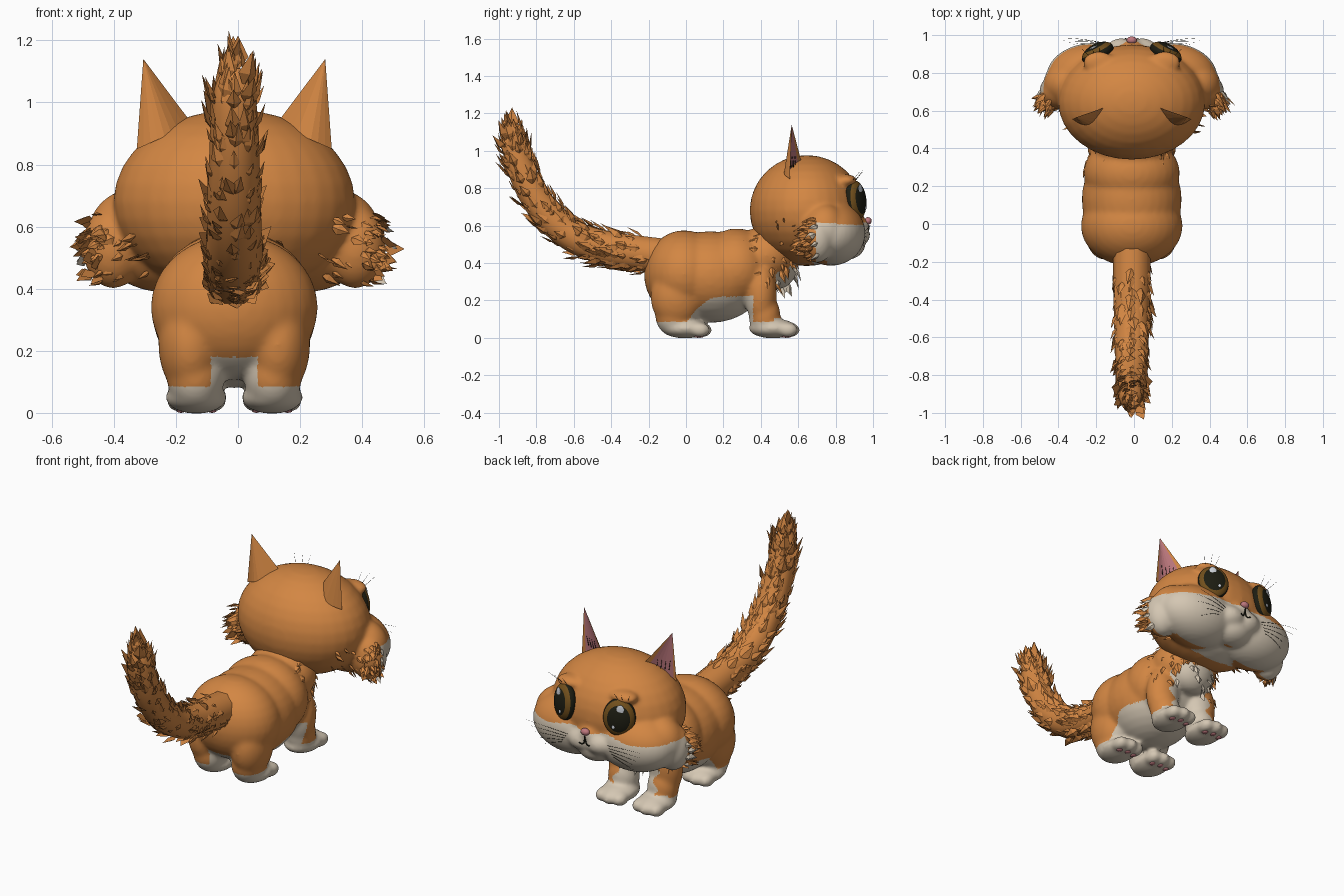
import bpy, bmesh, math, random
from mathutils import Vector, Matrix
from mathutils.bvhtree import BVHTree

random.seed(4)
if "Cube" in bpy.data.objects:
    bpy.data.objects.remove(bpy.data.objects["Cube"])

SHIFT = Vector((-0.012, 0, 0))
SIDES = ((1, "left"), (-1, "right"))


def material(name, r, g, b):
    m = bpy.data.materials.new(name)
    m.use_nodes = True
    m.diffuse_color = (r, g, b, 1)
    bsdf = next(n for n in m.node_tree.nodes if n.type == "BSDF_PRINCIPLED")
    bsdf.inputs["Base Color"].default_value = (r, g, b, 1)
    bsdf.inputs["Roughness"].default_value = 0.8
    return m


ORANGE = material("orange fur", 0.65, 0.24, 0.056)
CREAM = material("cream fur", 0.66, 0.57, 0.45)
PINK = material("pink skin", 0.52, 0.19, 0.21)
AMBER = material("amber iris", 0.17, 0.08, 0.012)
BLACK = material("black", 0.012, 0.012, 0.006)
SHINE = material("eye shine", 0.62, 0.65, 0.70)
COAT = [ORANGE, CREAM]


def place(name, mesh, mats, smooth=True):
    ob = bpy.data.objects.new(name, mesh)
    bpy.context.collection.objects.link(ob)
    ob.location = SHIFT
    for m in mats:
        mesh.materials.append(m)
    for p in mesh.polygons:
        p.use_smooth = smooth
    return ob


def finish(name, bm, mats, smooth=True):
    bmesh.ops.recalc_face_normals(bm, faces=bm.faces)
    mesh = bpy.data.meshes.new(name)
    bm.to_mesh(mesh)
    bm.free()
    return place(name, mesh, mats, smooth)


def blob(bm, centre, radii, turn=None, segs=32):
    mat = Matrix.Translation(centre)
    if turn:
        mat = mat @ turn.to_matrix().to_4x4()
    mat = mat @ Matrix.Diagonal((*radii, 1))
    bmesh.ops.create_uvsphere(bm, u_segments=segs, v_segments=segs // 2, radius=1, matrix=mat)
    return mat


def bake(ob):
    """Return the object's final mesh and delete the object."""
    dg = bpy.context.evaluated_depsgraph_get()
    mesh = bpy.data.meshes.new_from_object(ob.evaluated_get(dg), depsgraph=dg)
    bpy.data.objects.remove(ob)
    mesh.materials.clear()
    return mesh


def fused(name, single, paired, is_cream):
    """Melt ellipsoids into one skin, then colour it by rule."""
    bm = bmesh.new()
    for c, r in single:
        blob(bm, c, r)
    for c, r in paired:
        for s, _ in SIDES:
            blob(bm, (s * c[0], c[1], c[2]), r)
    ob = finish(name + "_source", bm, [])
    rem = ob.modifiers.new("fuse", "REMESH")
    rem.mode, rem.voxel_size = "VOXEL", 0.01
    soft = ob.modifiers.new("soften", "SMOOTH")
    soft.factor, soft.iterations = 0.5, 18
    ob = place(name, bake(ob), COAT)
    for p in ob.data.polygons:
        p.material_index = int(is_cream(p.center, p.normal))
    return ob


def tube(name, lines, mat, thick):
    """Round tubes along polylines of (x, y, z, radius factor)."""
    cu = bpy.data.curves.new(name, "CURVE")
    cu.dimensions, cu.bevel_depth, cu.bevel_resolution = "3D", thick, 3
    cu.use_fill_caps = True
    for pts in lines:
        sp = cu.splines.new("NURBS")
        sp.points.add(len(pts) - 1)
        sp.order_u, sp.use_endpoint_u, sp.resolution_u = 3, True, 6
        for p, (x, y, z, r) in zip(sp.points, pts):
            p.co, p.radius = (x, y, z, 1), r
    ob = bpy.data.objects.new(name + "_source", cu)
    bpy.context.collection.objects.link(ob)
    return place(name, bake(ob), [mat])


def fur(name, skin, where, flow, count, size, lift=0.35):
    """Pointed tufts on the skin faces picked by a rule, combed along a flow."""
    spots = [p for p in skin.data.polygons if where(p.center, p.normal)]
    bm = bmesh.new()
    for p in random.choices(spots, k=count) if spots else []:
        n = p.normal.normalized()
        jitter = Vector([random.uniform(-0.25, 0.25) for _ in range(3)])
        d = (flow(p.center).normalized() + n * lift + jitter).normalized()
        side = d.cross(n).normalized()
        up = side.cross(d)
        ln = size * random.uniform(0.6, 1.2)
        w = ln * random.uniform(0.2, 0.3)
        root = p.center - n * 0.008
        mid = root + d * ln * 0.4
        a, l, r, m, t = [bm.verts.new(v) for v in (
            root, mid - side * w, mid + side * w, mid + up * w * 0.5, root + d * ln)]
        for tri in ((a, m, l), (a, r, m), (l, m, t), (m, r, t), (a, l, t, r)):
            bm.faces.new(tri).material_index = p.material_index
    return finish(name, bm, COAT, False)


# Body, legs and paws
def body_cream(c, n):
    sock = c.z < 0.085 + 0.02 * (c.y > 0.47)
    belly = -0.02 < c.y < 0.36 and c.z < 0.225 - 4 * max(0, 0.19 - c.y) ** 2 - 0.02 * abs(c.x)
    between = abs(c.x) < 0.075 and c.z < 0.18
    chest = c.y > 0.34 and abs(c.x) < 0.13 + 0.02 * math.sin(c.z * 60) and c.z < 0.39 and n.y > -0.1
    return sock or belly or between or chest


torso = [((0, -0.01, 0.34), (0.27, 0.215, 0.235)), ((0, 0.13, 0.325), (0.265, 0.3, 0.245)),
         ((0, 0.27, 0.365), (0.255, 0.2, 0.22)), ((0, 0.43, 0.44), (0.2, 0.17, 0.16)),
         ((0, 0.49, 0.4), (0.14, 0.11, 0.14))]
limbs = [((0.14, -0.05, 0.22), (0.105, 0.14, 0.17)), ((0.125, -0.06, 0.12), (0.093, 0.105, 0.115)),
         ((0.135, 0.4, 0.24), (0.1, 0.085, 0.18)), ((0.13, 0.42, 0.12), (0.088, 0.085, 0.115))]
for y in (-0.005, 0.465):
    limbs.append(((0.122, y, 0.05), (0.1, 0.13, 0.053)))
    for k in (-1, 0, 1):
        limbs.append(((0.122 + k * 0.056, y + 0.09 - 0.012 * abs(k), 0.042), (0.042, 0.056, 0.04)))
body = fused("body", torso, limbs, body_cream)

# Paw pads
for s, side in SIDES:
    for y, end in ((-0.005, "hind"), (0.465, "front")):
        bm = bmesh.new()
        blob(bm, (s * 0.122, y, 0.008), (0.04, 0.03, 0.008), segs=16)
        for k in (-1, 0, 1):
            blob(bm, (s * 0.122 + k * 0.05, y + 0.08 - 0.012 * abs(k), 0.008),
                 (0.016, 0.02, 0.008), segs=12)
        finish(f"{end}_{side}_pads", bm, [PINK])


# Head with cheeks, brows and muzzle
def head_cream(c, n):
    line = 0.612 + 0.012 * math.sin(abs(c.x) * 14)
    return c.z < line and c.y > 0.61 + 0.3 * (0.63 - c.z) and n.y > -0.1


skull = [((0, 0.645, 0.68), (0.39, 0.305, 0.297)), ((0, 0.85, 0.5), (0.12, 0.11, 0.085)),
         ((0, 0.9, 0.6), (0.07, 0.08, 0.055))]
cheeks = [((0.2, 0.775, 0.56), (0.255, 0.185, 0.175)), ((0.33, 0.74, 0.58), (0.14, 0.12, 0.14)),
          ((0.39, 0.7, 0.535), (0.1, 0.095, 0.135)), ((0.055, 0.885, 0.55), (0.1, 0.1, 0.075)),
          ((0.175, 0.855, 0.84), (0.085, 0.06, 0.035))]
head = fused("head", skull, cheeks, head_cream)
face = BVHTree.FromPolygons([v.co for v in head.data.vertices],
                            [p.vertices[:] for p in head.data.polygons])


def on_face(x, z, out=0.0):
    return face.ray_cast(Vector((x, 2, z)), Vector((0, -1, 0)))[0] + Vector((0, out, 0))


# Eyes: rim, iris and pupil are bands around the pole of one sphere
for s, side in SIDES:
    turn = Vector((s * 0.44, 0.88, 0.1)).to_track_quat("Z", "Y")
    bm = bmesh.new()
    mat = blob(bm, on_face(s * 0.18, 0.735, -0.002), (0.09, 0.108, 0.05), turn, 40)
    inv = mat.inverted()
    for f in bm.faces:
        q = inv @ f.calc_center_median()
        r = math.hypot(q.x, q.y) if q.z > 0 else 1
        f.material_index = 1 if 0.72 < r < 0.94 else 0
    finish(side + "_eye", bm, [BLACK, AMBER])
    bm = bmesh.new()
    for x, y, size in ((-0.1, 0.52, 0.022), (0.3, -0.42, 0.009)):
        spot = mat @ Vector((s * x, y, math.sqrt(1 - x * x - y * y)))
        blob(bm, spot, (size, size * 1.25, 0.004), turn, 16)
    finish(side + "_eye_shine", bm, [SHINE])

# Nose and mouth
bm = bmesh.new()
blob(bm, on_face(0, 0.625, 0.006), (0.027, 0.02, 0.02))
finish("nose", bm, [PINK])
smile = [[(*on_face(s * x, z, 0.001), 1) for x, z in
          ((0, 0.6), (0.003, 0.56), (0.02, 0.545), (0.035, 0.555))] for s, _ in SIDES]
tube("mouth", smile, BLACK, 0.004)

# Whiskers on muzzle and brow
hairs = []
for s, _ in SIDES:
    for k in range(5):
        a = on_face(s * (0.13 + 0.01 * k), 0.57 - 0.015 * k)
        b = Vector((s * (0.38 - 0.02 * k), 0.985 - 0.012 * k, 0.6 - 0.035 * k))
        hairs.append([(*a, 1), (*((a + b) / 2 + Vector((0, 0.015, 0.01))), 0.8), (*b, 0.3)])
    for k in range(3):
        a = on_face(s * (0.17 + 0.03 * k), 0.845)
        hairs.append([(*a, 1), (*(a + Vector((s * 0.02 * k, 0.04, 0.05))), 0.3)])
tube("whiskers", hairs, BLACK, 0.0011)

# Ears: curved orange shell behind, hollow pink shell in front
for s, side in SIDES:
    tip = Vector((s * 0.293, 0.565, 1.14))
    inner, outer = Vector((s * 0.135, 0.62, 0.93)), Vector((s * 0.314, 0.555, 0.85))
    bm = bmesh.new()
    apex = bm.verts.new(tip)
    back, front = [], []
    for i in range(9):
        bulge = math.sin(math.pi * i / 8)
        p = inner.lerp(outer, i / 8)
        back.append(bm.verts.new(p - Vector((0, 0.06 * bulge, 0))))
        front.append(back[i] if i in (0, 8) else bm.verts.new(p - Vector((0, 0.03 * bulge, 0))))
    for i in range(8):
        bm.faces.new((back[i], back[i + 1], apex))
        bm.faces.new((front[i], apex, front[i + 1])).material_index = int(0 < i < 7)
    bm.faces.new(back + front[-2:0:-1])
    finish(side + "_ear", bm, [ORANGE, PINK], False)
    strands = []
    for k in range(4):
        a = Vector((s * (0.2 + 0.022 * k), 0.582 - 0.008 * k, 0.91))
        strands.append([(*a, 1), (*(a + Vector((s * 0.012, 0.005, 0.06))), 0.3)])
    tube(side + "_ear_hair", strands, BLACK, 0.002)

# Tail
path = [(-0.08, 0.43, 0.1), (-0.25, 0.45, 0.1), (-0.45, 0.48, 0.094), (-0.61, 0.54, 0.09),
        (-0.74, 0.65, 0.086), (-0.84, 0.8, 0.082), (-0.9, 0.95, 0.076), (-0.925, 1.06, 0.066),
        (-0.925, 1.11, 0.035)]
tail = tube("tail", [[(0, y, z, r) for y, z, r in path]], ORANGE, 1.0)
spine = [Vector((0, y, z)) for y, z, _ in path]


def along_tail(c):
    i = min(range(len(spine) - 1), key=lambda k: ((spine[k] + spine[k + 1]) / 2 - c).length)
    return spine[i + 1] - spine[i]


# Fur tufts
fur("tail_fur", tail, lambda c, n: c.y < -0.2 and c.z < 1.02, along_tail, 250, 0.1, 0.3)
fur("tail_base_fur", tail, lambda c, n: -0.5 < c.y < -0.15 and n.z < 0.2, along_tail, 40, 0.1, 0.2)
fur("tail_tip_fur", tail, lambda c, n: c.z > 0.98, lambda c: Vector((0, -0.05, 1)), 45, 0.11, 0.12)
for s, side in SIDES:
    fur(side + "_cheek_fur", head, lambda c, n: c.x * s > 0.41 and 0.43 < c.z < 0.65 and c.y < 0.72,
        lambda c: Vector((s * 0.6, -1, -0.25)), 40, 0.08, 0.15)
    fur(side + "_cheek_back_fur", head,
        lambda c, n: c.x * s > 0.27 and c.z < 0.65 and c.y < 0.68 and n.y < 0,
        lambda c: Vector((s, -0.2, -0.4)), 30, 0.06, 0.12)
    fur(side + "_neck_fur", body, lambda c, n: c.x * s > 0.12 and 0.3 < c.y < 0.56 and 0.33 < c.z < 0.56,
        lambda c: Vector((0, -0.9, -0.4)), 40, 0.085, 0.2)
fur("chest_fur", body, lambda c, n: c.y > 0.42 and 0.28 < c.z < 0.46 and n.y > 0,
    lambda c: Vector((0, 0.2, -1)), 40, 0.075, 0.25)
